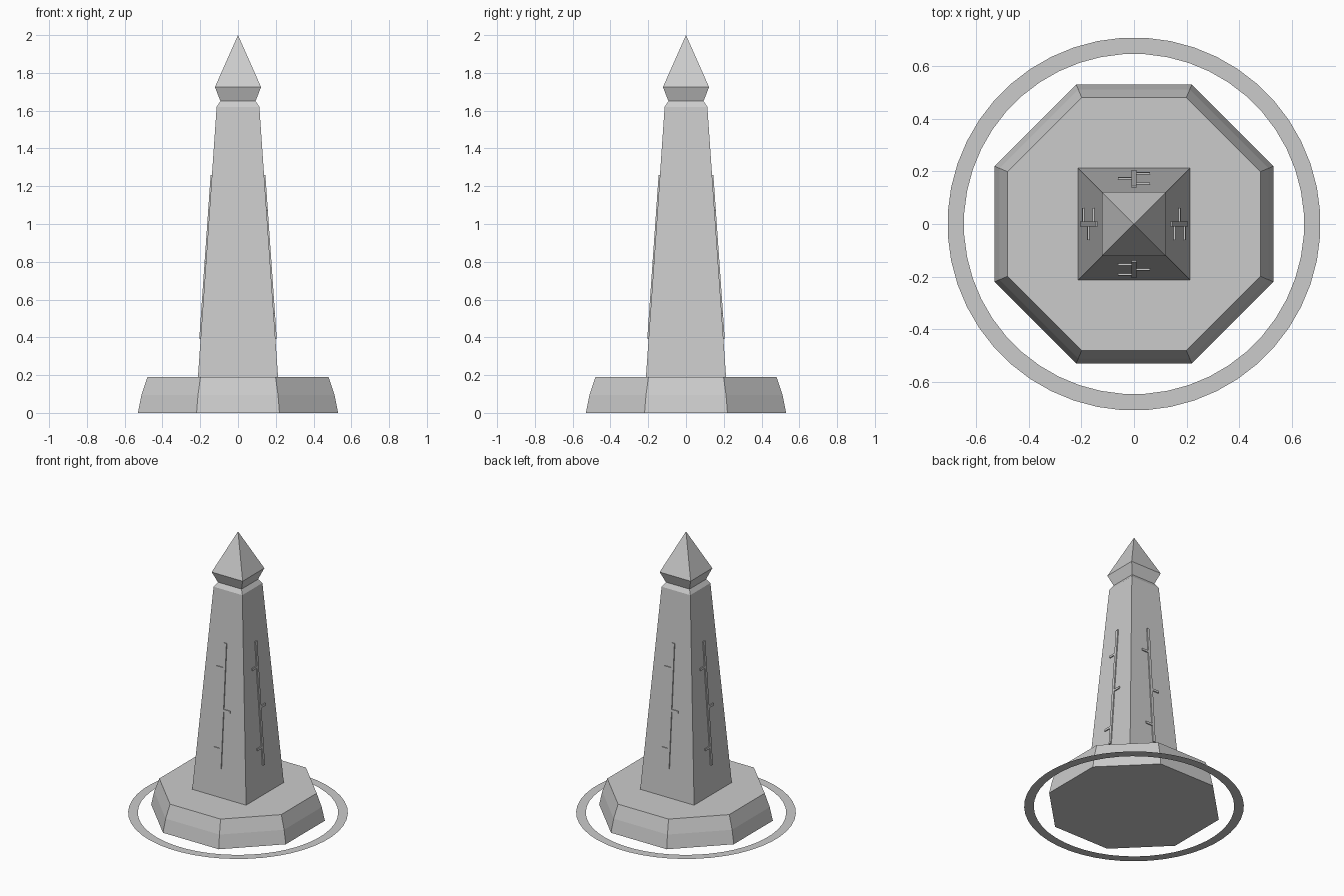
import bpy, bmesh, math
from mathutils import Matrix, Vector

cube = bpy.data.objects.get("Cube")
if cube:
    bpy.data.objects.remove(cube, do_unlink=True)

stone = bpy.data.materials.new("grey_stone")
stone.use_nodes = True
colour = (0.6, 0.6, 0.6, 1)
stone.diffuse_color = colour
stone.node_tree.nodes["Principled BSDF"].inputs["Base Color"].default_value = colour


def finish(name, bm):
    mesh = bpy.data.meshes.new(name)
    bm.to_mesh(mesh)
    bm.free()
    mesh.materials.append(stone)
    obj = bpy.data.objects.new(name, mesh)
    bpy.context.collection.objects.link(obj)
    return obj


def loft(name, sides, profile, capped=True):
    """Stack regular polygons given as (half width across flats, height)."""
    bm = bmesh.new()
    rings = []
    for half, z in profile:
        r = half / math.cos(math.pi / sides)
        angles = [math.tau * (i + 0.5) / sides for i in range(sides)]
        rings.append([bm.verts.new((r * math.cos(a), r * math.sin(a), z)) for a in angles])
    for low, high in zip(rings, rings[1:]):
        for i in range(sides):
            j = (i + 1) % sides
            bm.faces.new((low[i], low[j], high[j], high[i]))
    if capped:
        bm.faces.new(rings[0][::-1])
        bm.faces.new(rings[-1])
    bmesh.ops.remove_doubles(bm, verts=bm.verts, dist=1e-5)
    return finish(name, bm)


# Flat ground ring, plinth, tapering shaft and pointed cap
loft("ground_ring", 48, [(0.707, 0), (0.645, 0)], capped=False)
loft("octagonal_plinth", 8, [(0.53, 0), (0.511, 0.095), (0.48, 0.19)])
FOOT, SHOULDER = (0.212, 0.19), (0.113, 1.62)
loft("shaft", 4, [FOOT, SHOULDER, (0.093, 1.65)])
bm = bmesh.new()
bmesh.ops.create_cone(bm, cap_ends=True, segments=4, radius1=0.122 * math.sqrt(2),
                      radius2=0, depth=0.275,
                      matrix=Matrix.Translation((0, 0, 1.8625)) @ Matrix.Rotation(math.pi / 4, 4, "Z"))
base = min(bm.faces, key=lambda f: f.normal.z)
moved = bmesh.ops.extrude_discrete_faces(bm, faces=[base])["faces"][0]
for v in moved.verts:
    v.co = Vector((v.co.x * 0.093 / 0.122, v.co.y * 0.093 / 0.122, 1.65))
bmesh.ops.remove_doubles(bm, verts=bm.verts, dist=1e-5)
finish("pointed_cap", bm)

# Raised stem with side notches, lying on each sloping face
slope = (FOOT[0] - SHOULDER[0]) / (SHOULDER[1] - FOOT[1])
tilt = Matrix.Rotation(-math.atan(slope), 4, "X")


def bar(bm, x, z, width, height, depth):
    y = -(FOOT[0] - slope * (z - FOOT[1]))
    place = Matrix.Translation((x, y, z)) @ tilt
    bmesh.ops.create_cube(bm, size=1, matrix=place @ Matrix.Diagonal((width, depth, height, 1)))


for turn, side in enumerate(("front", "left", "back", "right")):
    bm = bmesh.new()
    bar(bm, 0, 0.825, 0.02, 0.87, 0.014)
    for x, z in ((-0.034, 1.08), (0.034, 0.795), (-0.034, 0.52)):
        bar(bm, x, z, 0.052, 0.016, 0.014)
    bmesh.ops.rotate(bm, verts=bm.verts, matrix=Matrix.Rotation(turn * math.pi / 2, 3, "Z"))
    finish(side + "_carving", bm)
